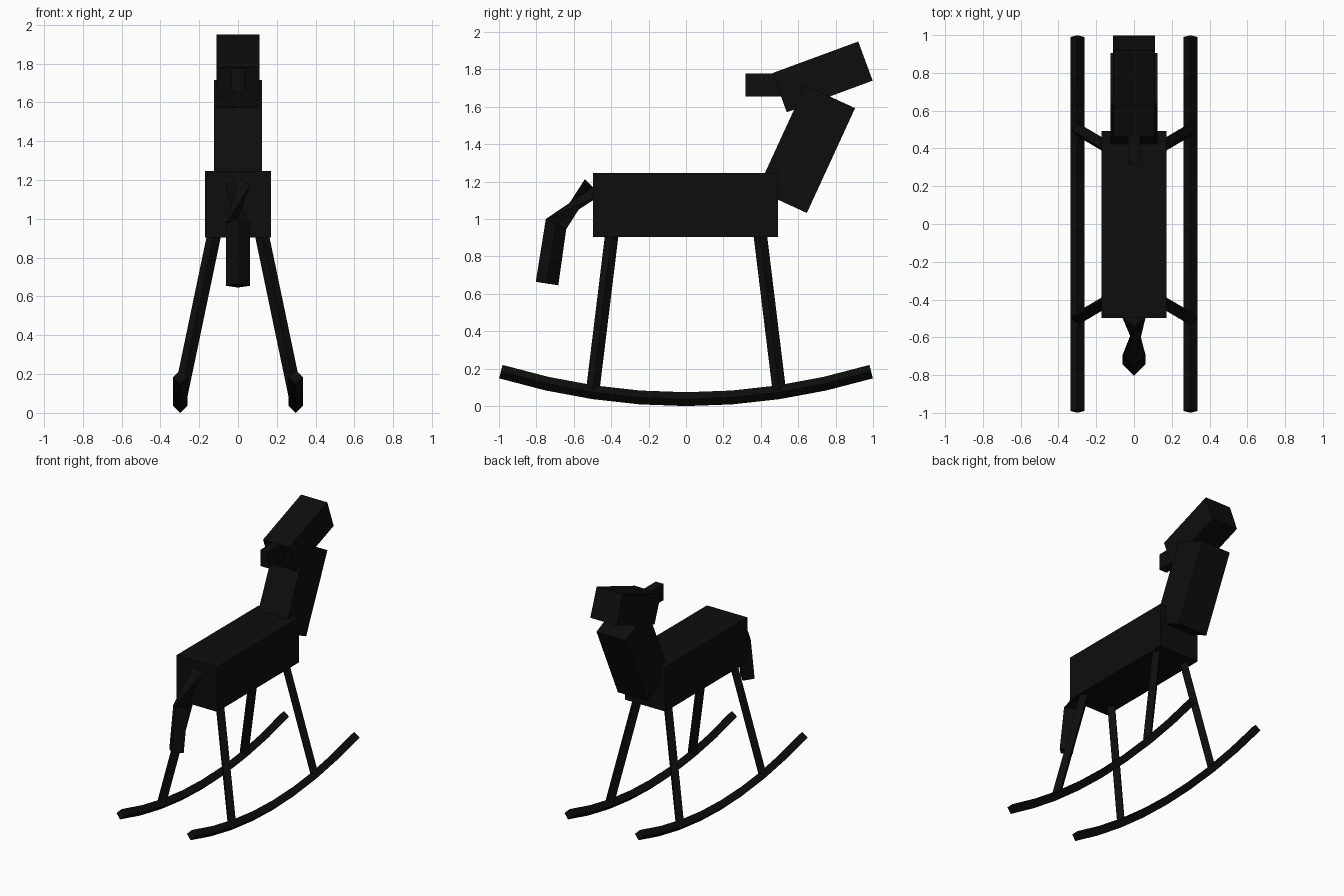
import bpy, bmesh
from math import radians
from mathutils import Vector

if "Cube" in bpy.data.objects:
    bpy.data.objects.remove(bpy.data.objects["Cube"])

black = bpy.data.materials.new("black paint")
black.diffuse_color = (0.004, 0.004, 0.004, 1)
black.use_nodes = True
black.node_tree.nodes["Principled BSDF"].inputs["Base Color"].default_value = black.diffuse_color


def finish(name, bm):
    bmesh.ops.recalc_face_normals(bm, faces=bm.faces)
    mesh = bpy.data.meshes.new(name)
    bm.to_mesh(mesh)
    bm.free()
    mesh.materials.append(black)
    ob = bpy.data.objects.new(name, mesh)
    bpy.context.collection.objects.link(ob)
    return ob


def box(name, size, loc, tilt=0):
    bm = bmesh.new()
    bmesh.ops.create_cube(bm, size=1)
    bmesh.ops.scale(bm, vec=size, verts=bm.verts)
    ob = finish(name, bm)
    ob.location = loc
    ob.rotation_euler.x = radians(tilt)
    return ob


def rod(name, path, radius, flipped_rings=()):
    """Four-sided rod with corners to the sides, along a path."""
    pts = [Vector(p) for p in path]
    bm = bmesh.new()
    rings = []
    for i, p in enumerate(pts):
        before = (p - pts[i - 1]).normalized() if i else Vector()
        after = (pts[i + 1] - p).normalized() if i + 1 < len(pts) else Vector()
        t = (before + after).normalized()
        u = (Vector((1, 0, 0)) - t * t.x).normalized()
        v = t.cross(u)
        s = -radius if i in flipped_rings else radius
        rings.append([bm.verts.new(p + d * s) for d in (u, v, -u, -v)])
    for a, b in zip(rings, rings[1:]):
        for k in range(4):
            n = (k + 1) % 4
            bm.faces.new((a[k], a[n], b[n], b[k]))
    bm.faces.new(rings[0][::-1])
    bm.faces.new(rings[-1])
    return finish(name, bm)


def mirror(ob, x=True, y=False):
    mod = ob.modifiers.new("mirror", 'MIRROR')
    mod.use_axis = (x, y, False)


# Body, neck, head and the small block behind the head
box("body", (0.342, 0.99, 0.343), (0, -0.002, 1.076))
box("neck", (0.248, 0.293, 0.617), (0, 0.642, 1.374), -24.7)
box("head", (0.222, 0.489, 0.223), (0, 0.73, 1.76), 20.2)
box("mane_block", (0.066, 0.30, 0.124), (0, 0.468, 1.716))

# Tail, twisted half a turn in its upper part
rod("tail", [(0, -0.497, 1.171), (0, -0.695, 0.973), (0, -0.743, 0.655)],
    0.061, flipped_rings=(0,))

# Splayed legs
mirror(rod("leg", [(0.11, 0.389, 0.98), (0.298, 0.499, 0.08)], 0.036), y=True)

# Curved rockers
ys = [0.2475 * k for k in range(-4, 5)]
mirror(rod("rocker", [(0.298, y, 0.037 + 0.15 * y * y) for y in ys], 0.037))
